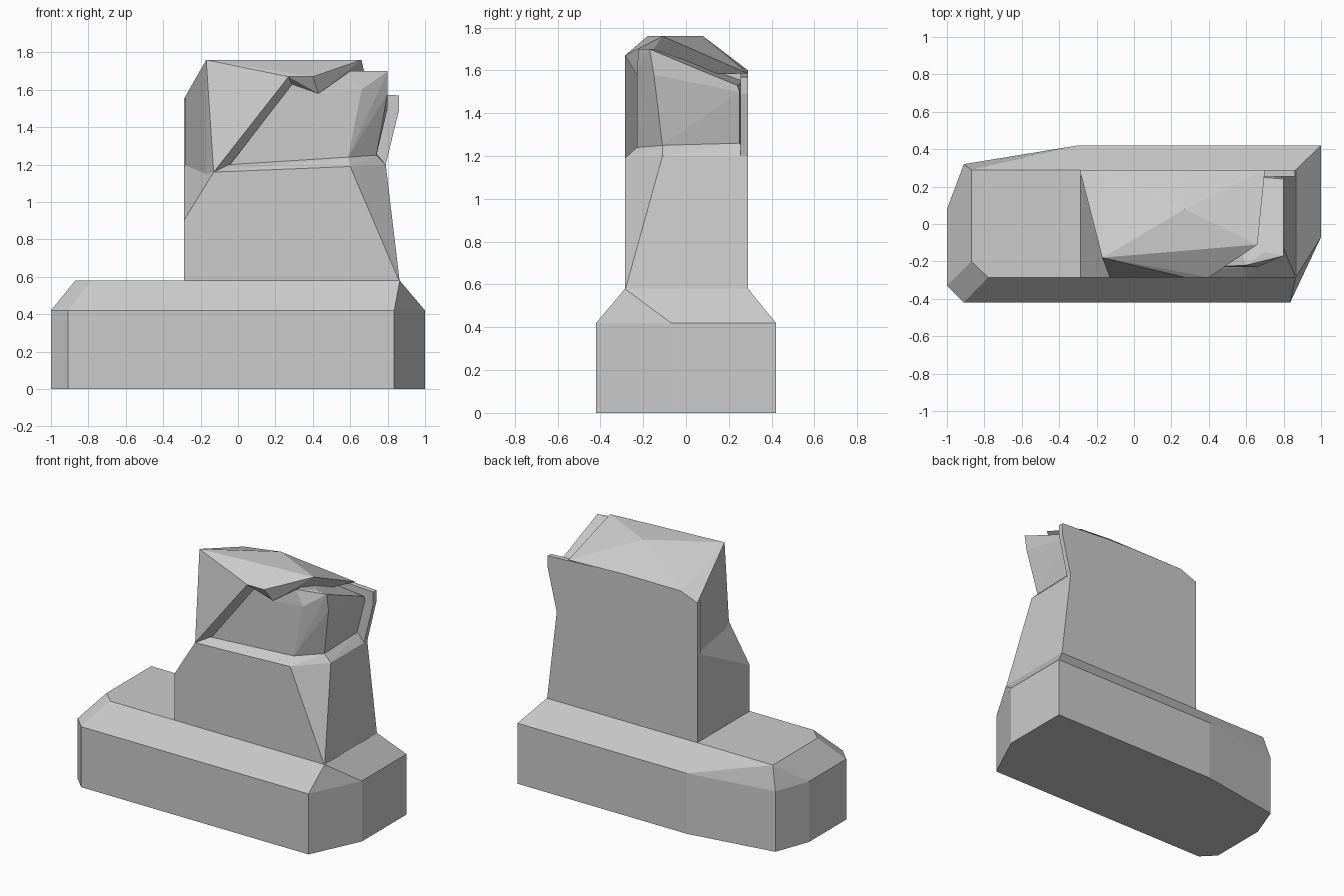
import bpy, bmesh


def finish(name, bm):
    bmesh.ops.recalc_face_normals(bm, faces=bm.faces)
    mesh = bpy.data.meshes.new(name)
    bm.to_mesh(mesh)
    bm.free()
    obj = bpy.data.objects.new(name, mesh)
    bpy.context.collection.objects.link(obj)
    return obj


def hull(name, points):
    """Flat-faced chunk wrapped tightly around a few corner points."""
    bm = bmesh.new()
    for p in points:
        bm.verts.new(p)
    out = bmesh.ops.convex_hull(bm, input=bm.verts)
    junk = {e for k in ("geom_interior", "geom_unused") for e in out[k]
            if isinstance(e, bmesh.types.BMVert)}
    bmesh.ops.delete(bm, geom=list(junk), context='VERTS')
    bmesh.ops.dissolve_limit(bm, angle_limit=0.02, verts=bm.verts, edges=bm.edges)
    return finish(name, bm)


def slab(name, profile, y0, y1):
    """Extrude an x-z profile along y."""
    bm = bmesh.new()
    face = bm.faces.new([bm.verts.new((x, y0, z)) for x, z in profile])
    ext = bmesh.ops.extrude_face_region(bm, geom=[face], use_keep_orig=True)
    for v in ext["geom"]:
        if isinstance(v, bmesh.types.BMVert):
            v.co.y = y1
    return finish(name, bm)


# plinth: chipped footprint with a sloping upper edge
foot = [(-.91, -.42), (.835, -.42), (1, -.07), (1, .42), (-.3, .42),
        (-.91, .32), (-1, .08), (-1, -.33)]
top = [(-.78, -.285), (.865, -.285), (.865, .29), (-.87, .29), (-.87, -.2)]
hull("plinth", [(x, y, z) for z in (0, .42) for x, y in foot]
     + [(x, y, .58) for x, y in top])

# lower tower block, including the narrow bevelled ledge
hull("lower_block", [
    (-.29, -.285, .57), (.865, -.285, .57), (.865, -.04, .57), (.865, .29, .57),
    (-.29, .29, .57), (-.29, -.285, .9), (-.13, -.285, 1.16), (-.17, -.18, 1.15),
    (.6, -.285, 1.19), (.79, -.11, 1.2), (.79, .29, 1.2), (-.29, .29, 1.2),
    (-.05, -.23, 1.2), (.59, -.23, 1.24), (.74, -.11, 1.25), (.74, .25, 1.26)])

# left shoulder
hull("left_shoulder", [
    (-.17, -.18, 1.15), (-.13, -.285, 1.16), (.27, -.285, 1.67), (-.17, -.18, 1.76),
    (-.29, .29, 1.1), (-.29, .29, 1.55), (.27, .08, 1.76), (-.16, .29, 1.6),
    (.27, .29, 1.6), (.29, -.23, 1.63), (-.05, -.23, 1.2), (.27, .29, 1.2)])

# faceted cap
hull("cap", [
    (-.17, -.18, 1.76), (.27, -.285, 1.67), (.4, -.285, 1.67), (.66, -.11, 1.76),
    (.27, .08, 1.76), (.27, .29, 1.6), (-.16, .29, 1.6), (.7, .29, 1.585),
    (.43, -.23, 1.58), (.29, -.23, 1.63)])

# recessed upper block, split at the notch
notch = [(.43, -.23, 1.22), (.43, -.23, 1.58), (.43, .27, 1.2), (.43, .27, 1.55)]
hull("upper_block_left", notch + [
    (-.05, -.23, 1.19), (.29, -.23, 1.63), (.1, .27, 1.2), (.29, .27, 1.55)])
hull("upper_block_right", notch + [
    (.59, -.23, 1.24), (.74, -.11, 1.25), (.74, .25, 1.26),
    (.66, -.23, 1.6), (.8, -.15, 1.58), (.8, .25, 1.5),
    (.6, -.22, 1.7), (.8, -.17, 1.7), (.8, .24, 1.53), (.7, -.15, 1.7)])

# thin back wall that flares out on the right
slab("back_wall", [(-.29, .57), (.865, .57), (.79, 1.2), (.86, 1.49), (.86, 1.57),
                   (.27, 1.6), (-.16, 1.6), (-.29, 1.55)], .255, .29)
